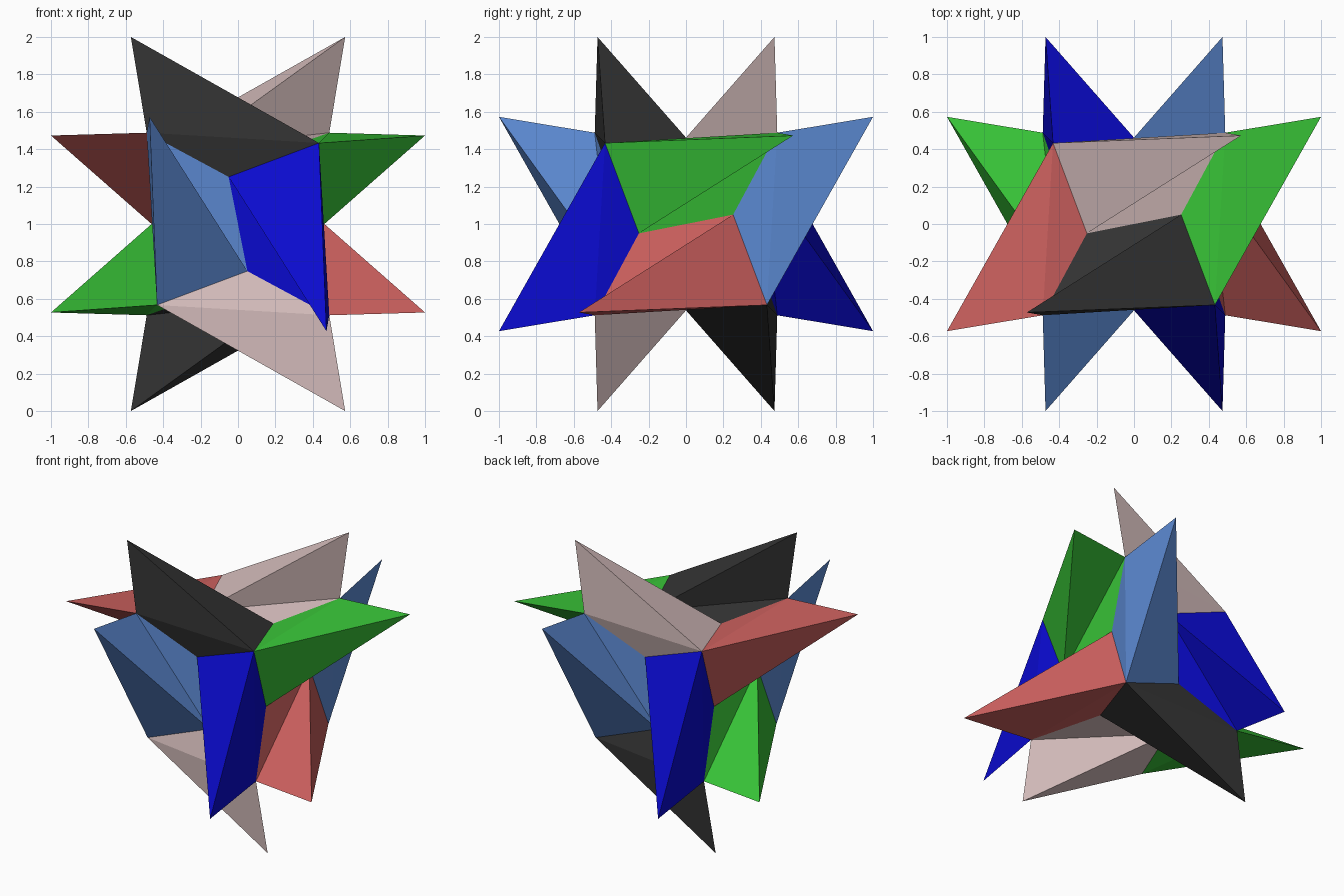
import bpy
import bmesh
from mathutils import Vector

cube = bpy.data.objects.get("Cube")
if cube:
    bpy.data.objects.remove(cube, do_unlink=True)


def make_material(name, rgb):
    """Flat material from 0-255 display values, stored as linear."""
    lin = [((c / 255 + 0.055) / 1.055) ** 2.4 if c > 10 else c / 255 / 12.92 for c in rgb]
    mat = bpy.data.materials.new(name)
    mat.use_nodes = True
    mat.diffuse_color = (*lin, 1)
    bsdf = mat.node_tree.nodes["Principled BSDF"]
    bsdf.inputs["Base Color"].default_value = (*lin, 1)
    bsdf.inputs["Roughness"].default_value = 0.8
    return mat


# One pointed arm: tip, outer corners and inner valley corners
A, C, Y = 0.433, 0.488, 0.405
ARM = {
    "tip": (-0.573, -0.473, 1.0),
    "outer": (A, -A, A),
    "heel": (-C, -C, C),
    "valley_far": (0.252, 0.05, Y),
    "valley_near": (-0.252, -0.05, Y),
    "valley_front": (-0.05, -Y, 0.252),
}
FACES = [
    ("tip", "outer", "valley_far"),            # upper slope
    ("tip", "valley_far", "heel"),             # undercut
    ("heel", "valley_far", "valley_near"),     # recessed strip
    ("tip", "heel", "outer"),                  # outer side
    ("heel", "valley_front", "outer"),         # lower side
]


def cycle(p, k):
    """Turn a point about the cube diagonal k times."""
    return tuple(p[(i + k) % 3] for i in range(3))


def build_piece(name, mat, turn, flips):
    """A piece is two copies of the arm, related by a half turn."""
    bm = bmesh.new()
    for flip in flips:
        verts = {}
        for key, p in ARM.items():
            q = cycle([a * s for a, s in zip(p, flip)], turn)
            verts[key] = bm.verts.new(Vector(q) + Vector((0, 0, 1)))
        for face in FACES:
            bm.faces.new([verts[key] for key in face])
    bmesh.ops.remove_doubles(bm, verts=bm.verts, dist=1e-4)
    mesh = bpy.data.meshes.new(name)
    bm.to_mesh(mesh)
    bm.free()
    mesh.materials.append(mat)
    obj = bpy.data.objects.new(name, mesh)
    bpy.context.collection.objects.link(obj)


# Opposite pieces on each of the three axes
NEG = [(1, 1, 1), (1, -1, -1)]
POS = [(-1, -1, 1), (-1, 1, -1)]
PIECES = [
    ("left_piece", "taupe", (212, 188, 187), 0, POS),
    ("right_piece", "charcoal", (52, 52, 52), 0, NEG),
    ("upper_piece", "light blue", (92, 138, 211), 1, POS),
    ("lower_piece", "deep blue", (10, 10, 205), 1, NEG),
    ("back_piece", "green", (57, 198, 56), 2, POS),
    ("front_piece", "red", (204, 96, 94), 2, NEG),
]
for name, colour, rgb, turn, flips in PIECES:
    build_piece(name, make_material(colour, rgb), turn, flips)
